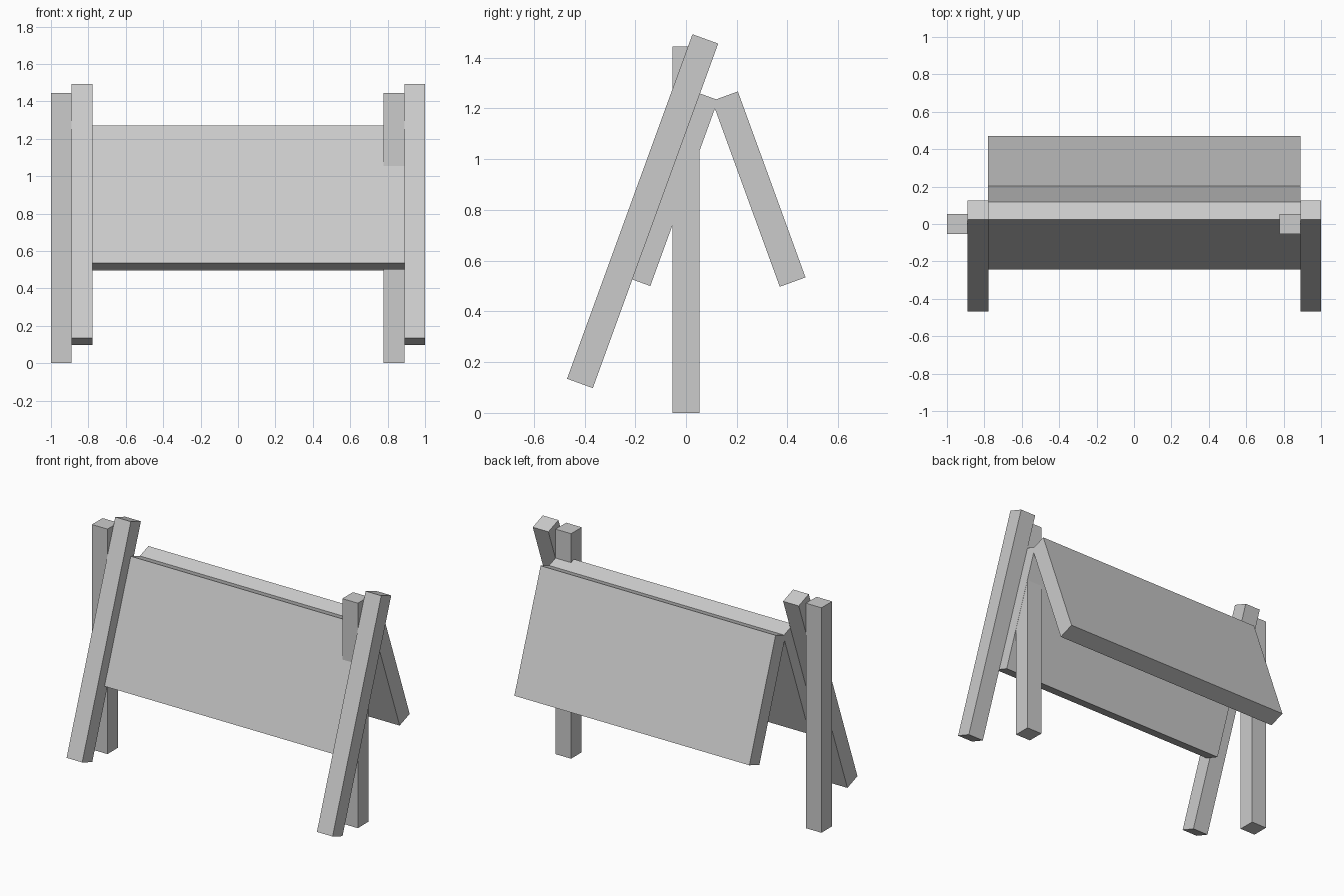
import bpy
from math import radians

if "Cube" in bpy.data.objects:
    bpy.data.objects.remove(bpy.data.objects["Cube"])

grey = bpy.data.materials.new("plain grey")
grey.diffuse_color = (0.6, 0.6, 0.6, 1)
grey.use_nodes = True
grey.node_tree.nodes["Principled BSDF"].inputs["Base Color"].default_value = grey.diffuse_color


def beam(name, x0, x1, y, z, thick, length, tilt=0):
    """Box spanning x0..x1, centred at (y, z); positive tilt leans the top to the back."""
    bpy.ops.mesh.primitive_cube_add(size=1, location=((x0 + x1) / 2, y, z),
                                    rotation=(radians(-tilt), 0, 0))
    ob = bpy.context.object
    ob.name = name
    ob.scale = (x1 - x0, thick, length)
    bpy.ops.object.transform_apply(location=False, rotation=False, scale=True)
    ob.data.materials.append(grey)
    return ob


T = 0.108    # timber thickness
LEAN = 20    # lean of legs and boards

# Upright and leaning leg at each end, side by side
for side, x in (("left", -1.0), ("right", 0.779)):
    beam(side + "_upright_leg", x, x + 0.11, 0, 0.7225, T, 1.445)
    beam(side + "_leaning_leg", x + 0.11, x + 0.221, -0.171, 0.795, T, 1.445, LEAN)

# Two boards forming the tent-shaped panel
beam("front_board", -0.78, 0.89, -0.058, 0.885, T, 0.78, LEAN)
beam("back_board", -0.78, 0.89, 0.287, 0.882, T, 0.78, -LEAN)
